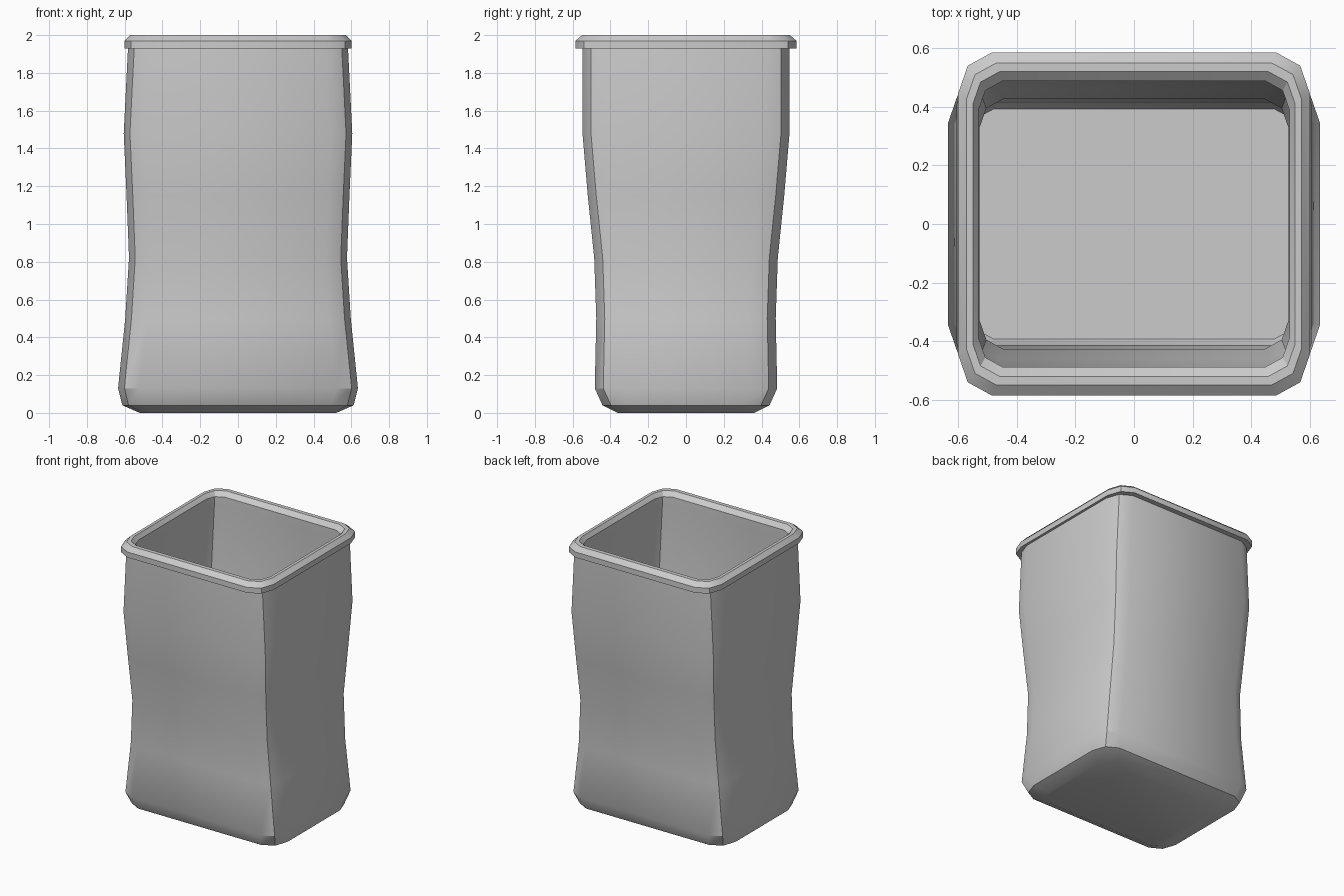
import bpy
import bmesh
import math

cube = bpy.data.objects.get("Cube")
if cube:
    bpy.data.objects.remove(cube, do_unlink=True)

plastic = bpy.data.materials.new("light grey")
plastic.use_nodes = True
grey = (0.6, 0.6, 0.6, 1)
plastic.diffuse_color = grey
plastic.node_tree.nodes["Principled BSDF"].inputs["Base Color"].default_value = grey


def section(hx, hy, k):
    """Rectangle with two-segment rounded corners; k scales the corner size."""
    quarter = [(hx, hy - 0.14 * k), (hx - 0.033 * k, hy - 0.045 * k), (hx - 0.115 * k, hy)]
    mirrored = [(-x, y) for x, y in reversed(quarter)]
    half = quarter + mirrored
    return half + [(-x, -y) for x, y in half]


def loft(name, rings, closed):
    """Skin a list of (half width, half depth, height, corner scale) rings."""
    bm = bmesh.new()
    loops = [[bm.verts.new((x, y, z)) for x, y in section(hx, hy, k)]
             for hx, hy, z, k in rings]
    pairs = list(zip(loops, loops[1:]))
    if closed:
        pairs.append((loops[-1], loops[0]))
    else:
        bm.faces.new(list(reversed(loops[0])))
        bm.faces.new(loops[-1])
    for low, high in pairs:
        n = len(low)
        for i in range(n):
            j = (i + 1) % n
            bm.faces.new((low[i], low[j], high[j], high[i]))
    bmesh.ops.recalc_face_normals(bm, faces=bm.faces)
    mesh = bpy.data.meshes.new(name)
    bm.to_mesh(mesh)
    bm.free()
    mesh.materials.append(plastic)
    ob = bpy.data.objects.new(name, mesh)
    bpy.context.collection.objects.link(ob)
    bpy.ops.object.select_all(action="DESELECT")
    ob.select_set(True)
    bpy.context.view_layer.objects.active = ob
    bpy.ops.object.shade_smooth_by_angle(angle=math.radians(30))
    return ob


# Waisted wall profile: half width, half depth, height
wall = [(0.635, 0.483, 0.13), (0.597, 0.475, 0.50), (0.577, 0.486, 0.82),
        (0.59, 0.52, 1.15), (0.605, 0.548, 1.48), (0.582, 0.548, 1.94)]
outer = [(0.52, 0.36, 0, 0.7), (0.612, 0.442, 0.04, 1)]
outer += [(x, y, z, 1) for x, y, z in wall]
# Inner wall follows the outer one down to a chamfered floor
inner = [(x - 0.05, y - 0.06, z, 0.7) for x, y, z in reversed(wall)]
inner += [(0.56, 0.392, 0.07, 0.7)]
loft("bin_body", outer + inner, False)

# Thick bevelled lip around the opening
rim = [(0.60, 0.585, 1.93, 1), (0.60, 0.585, 1.97, 1), (0.572, 0.55, 2.0, 0.9),
       (0.55, 0.52, 2.0, 0.8), (0.53, 0.487, 1.97, 0.7), (0.53, 0.487, 1.93, 0.7)]
loft("rim", rim, True)
